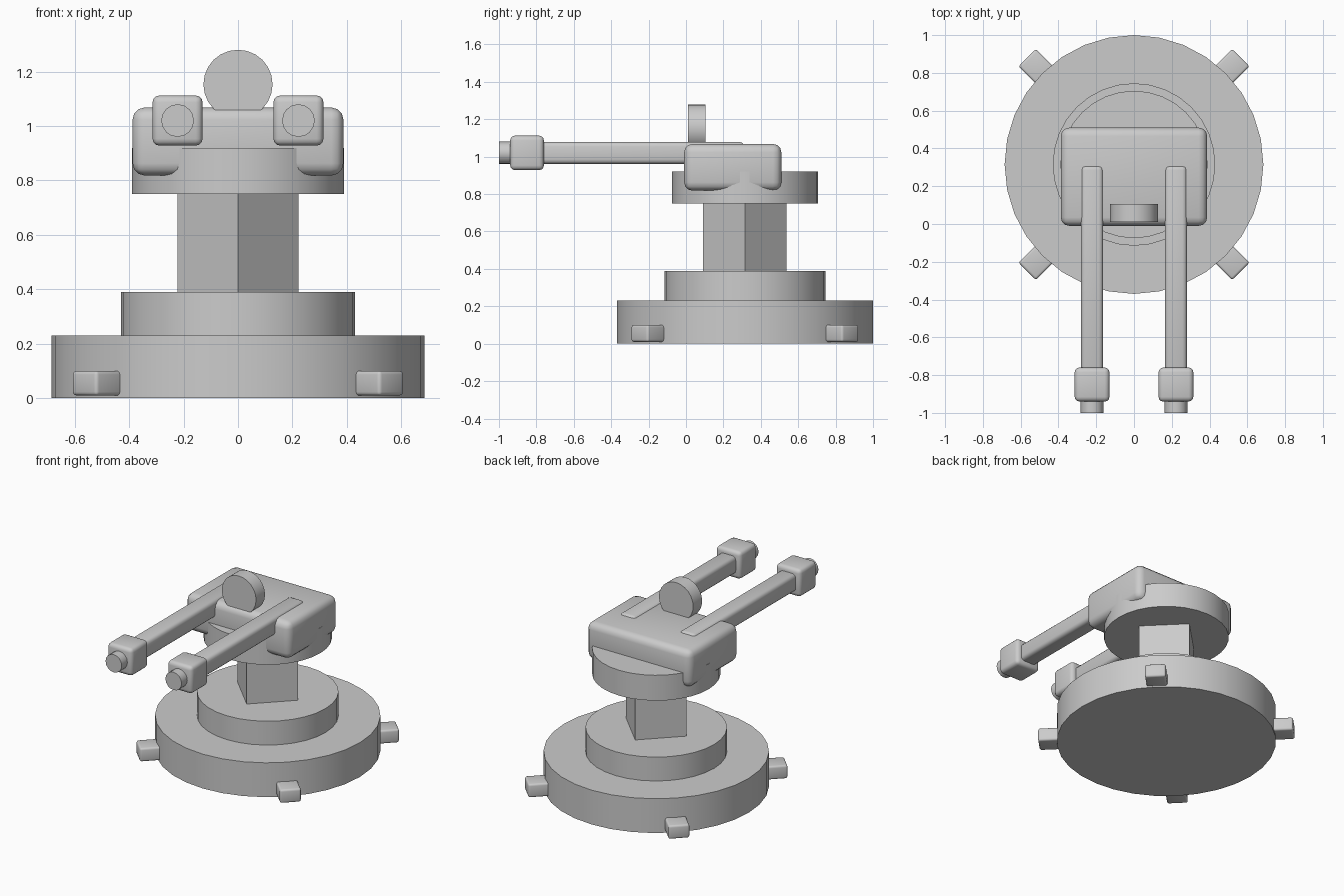
import bpy
from math import radians, cos, sin

cube = bpy.data.objects.get("Cube")
if cube:
    bpy.data.objects.remove(cube, do_unlink=True)

grey = bpy.data.materials.new("plain grey")
grey.use_nodes = True
colour = (0.6, 0.6, 0.6, 1)
grey.diffuse_color = colour
grey.node_tree.nodes["Principled BSDF"].inputs["Base Color"].default_value = colour

AXIS_Y = 0.315  # centre of the pedestal


def finish(name, smooth=True):
    ob = bpy.context.object
    ob.name = name
    ob.data.materials.append(grey)
    if smooth:
        bpy.ops.object.shade_smooth_by_angle(angle=radians(30))
    return ob


def drum(name, radius, z0, z1, sides=32):
    bpy.ops.mesh.primitive_cylinder_add(vertices=sides, radius=radius, depth=z1 - z0,
                                        location=(0, AXIS_Y, (z0 + z1) / 2))
    return finish(name, sides > 8)


def disc(name, radius, x, z, y0, y1, sides=24):
    bpy.ops.mesh.primitive_cylinder_add(vertices=sides, radius=radius, depth=y1 - y0,
                                        location=(x, (y0 + y1) / 2, z),
                                        rotation=(radians(90), 0, 0))
    return finish(name)


def block(name, centre, size, bevel, turn=0):
    bpy.ops.mesh.primitive_cube_add(size=1, location=centre, rotation=(0, 0, turn))
    ob = bpy.context.object
    ob.scale = size
    bpy.ops.object.transform_apply(location=False, rotation=False, scale=True)
    mod = ob.modifiers.new("rounded edges", "BEVEL")
    mod.width, mod.segments = bevel, 3
    bpy.ops.object.modifier_apply(modifier=mod.name)
    return finish(name)


# Pedestal: stepped base, square column, turntable
drum("base", 0.685, 0, 0.23)
drum("base_step", 0.43, 0.23, 0.39)
drum("column", 0.223, 0.39, 0.75, 4)
drum("turntable", 0.39, 0.75, 0.92)

# Feet around the base
for i, corner in enumerate(("back_left", "back_right", "front_right", "front_left")):
    a = radians(45 + 90 * i)
    block("foot_" + corner, (0.7 * cos(a), AXIS_Y + 0.7 * sin(a), 0.055),
          (0.2, 0.13, 0.09), 0.013, a)

# Gun housing and sight
block("housing", (0, 0.25, 0.943), (0.775, 0.52, 0.25), 0.045)
disc("sight_disc", 0.127, 0, 1.153, 0.01, 0.105)

# Twin guns
for side, x in (("left", 0.222), ("right", -0.222)):
    block("barrel_" + side, (x, -0.24, 1.02), (0.118, 1.1, 0.118), 0.025)
    block("muzzle_block_" + side, (x, -0.85, 1.02), (0.184, 0.18, 0.184), 0.025)
    disc("muzzle_tip_" + side, 0.06, x, 1.02, -1, -0.93, 16)
